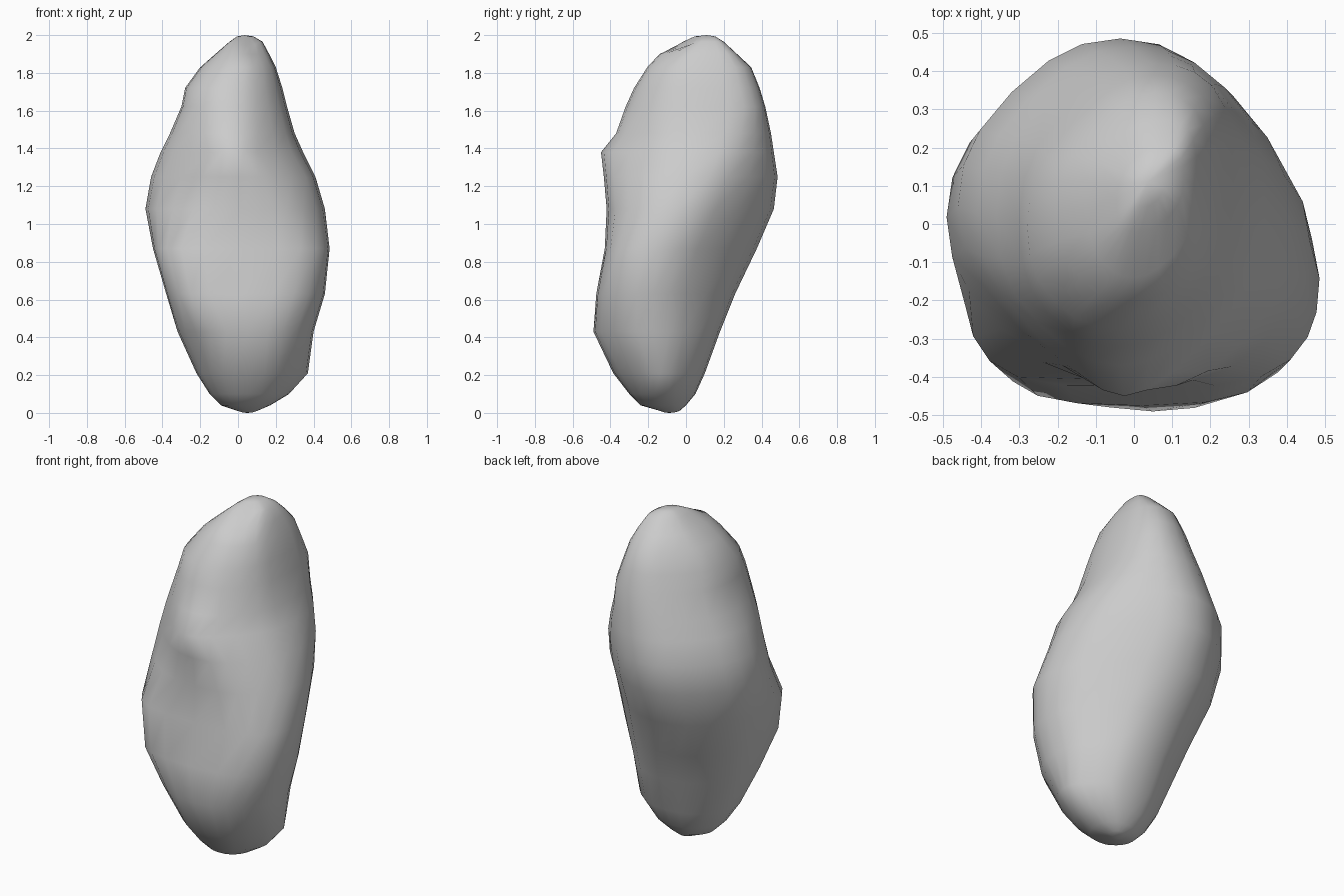
import bpy, bmesh
from math import cos, sin, pi
from mathutils import Vector

if "Cube" in bpy.data.objects:
    bpy.data.objects.remove(bpy.data.objects["Cube"])

# Boulder outline per level: height, then reach in 8 directions
# (right, back-right, back, back-left, left, front-left, front, front-right)
LEVELS = [
    (0.01, .10, .025, -.035, -.045, 0, .075, .135, .145),
    (0.04, .17, .07, 0, .01, .09, .18, .24, .24),
    (0.10, .27, .14, .05, .06, .15, .24, .30, .32),
    (0.21, .37, .21, .10, .12, .22, .32, .385, .40),
    (0.43, .40, .25, .18, .20, .32, .43, .49, .50),
    (0.63, .46, .29, .26, .29, .38, .515, .475, .54),
    (0.87, .485, .34, .375, .41, .45, .52, .43, .54),
    (1.08, .46, .395, .465, .465, .49, .44, .42, .46),
    (1.25, .41, .42, .485, .47, .46, .405, .435, .42),
    (1.38, .345, .42, .465, .425, .41, .385, .45, .35),
    (1.48, .30, .41, .45, .39, .36, .36, .37, .31),
    (1.62, .26, .40, .42, .335, .30, .325, .32, .27),
    (1.72, .235, .365, .39, .30, .28, .29, .275, .235),
    (1.83, .20, .325, .345, .25, .20, .20, .205, .19),
    (1.90, .165, .275, .27, .19, .12, .13, .14, .13),
    (1.965, .13, .215, .20, .12, .045, .03, .02, .05),
]
STEPS = 3
W = 1.2  # corner fullness


def section(z, reach):
    """Rounded octagon that touches all eight reach lines."""
    corners = []
    for k in range(8):
        a, b = reach[k], reach[(k + 1) % 8]
        t = (b - a * cos(pi / 4)) / sin(pi / 4)
        ang = k * pi / 4
        corners.append(Vector((a * cos(ang) - t * sin(ang),
                               a * sin(ang) + t * cos(ang), z)))
    pts = []
    for k in range(8):
        p = corners[k]
        m0 = (corners[k - 1] + p) / 2
        m1 = (p + corners[(k + 1) % 8]) / 2
        for i in range(STEPS):
            t = i / STEPS
            a, b, c = (1 - t) ** 2, 2 * W * t * (1 - t), t * t
            pts.append((m0 * a + p * b + m1 * c) / (a + b + c))
    return pts


# Loft the sections and close both ends
bm = bmesh.new()
rings = [[bm.verts.new(p) for p in section(l[0], l[1:])] for l in LEVELS]
n = len(rings[0])
for r0, r1 in zip(rings, rings[1:]):
    for i in range(n):
        j = (i + 1) % n
        bm.faces.new((r0[i], r0[j], r1[j], r1[i]))


def cap(ring, centre, z):
    """Close a ring with one inner ring and a tip."""
    c = Vector((centre[0], centre[1], z))
    inner = []
    for v in ring:
        p = v.co.lerp(c, 0.5)
        p.z = v.co.z + (z - v.co.z) * 0.8
        inner.append(bm.verts.new(p))
    tip = bm.verts.new(c)
    for i in range(n):
        j = (i + 1) % n
        bm.faces.new((ring[i], ring[j], inner[j], inner[i]))
        bm.faces.new((inner[i], inner[j], tip))


cap(rings[0], (0.05, -0.09), 0.0)
cap(rings[-1], (0.035, 0.11), 2.0)

# Small crease just in front of the summit
for v in bm.verts:
    d = (v.co - Vector((0.07, -0.02, 1.94))).length
    if d < 0.09:
        v.co.z -= 0.035 * (1 - d / 0.09)

bmesh.ops.recalc_face_normals(bm, faces=bm.faces)
for f in bm.faces:
    f.smooth = True
mesh = bpy.data.meshes.new("boulder")
bm.to_mesh(mesh)
bm.free()
boulder = bpy.data.objects.new("boulder", mesh)
bpy.context.collection.objects.link(boulder)
